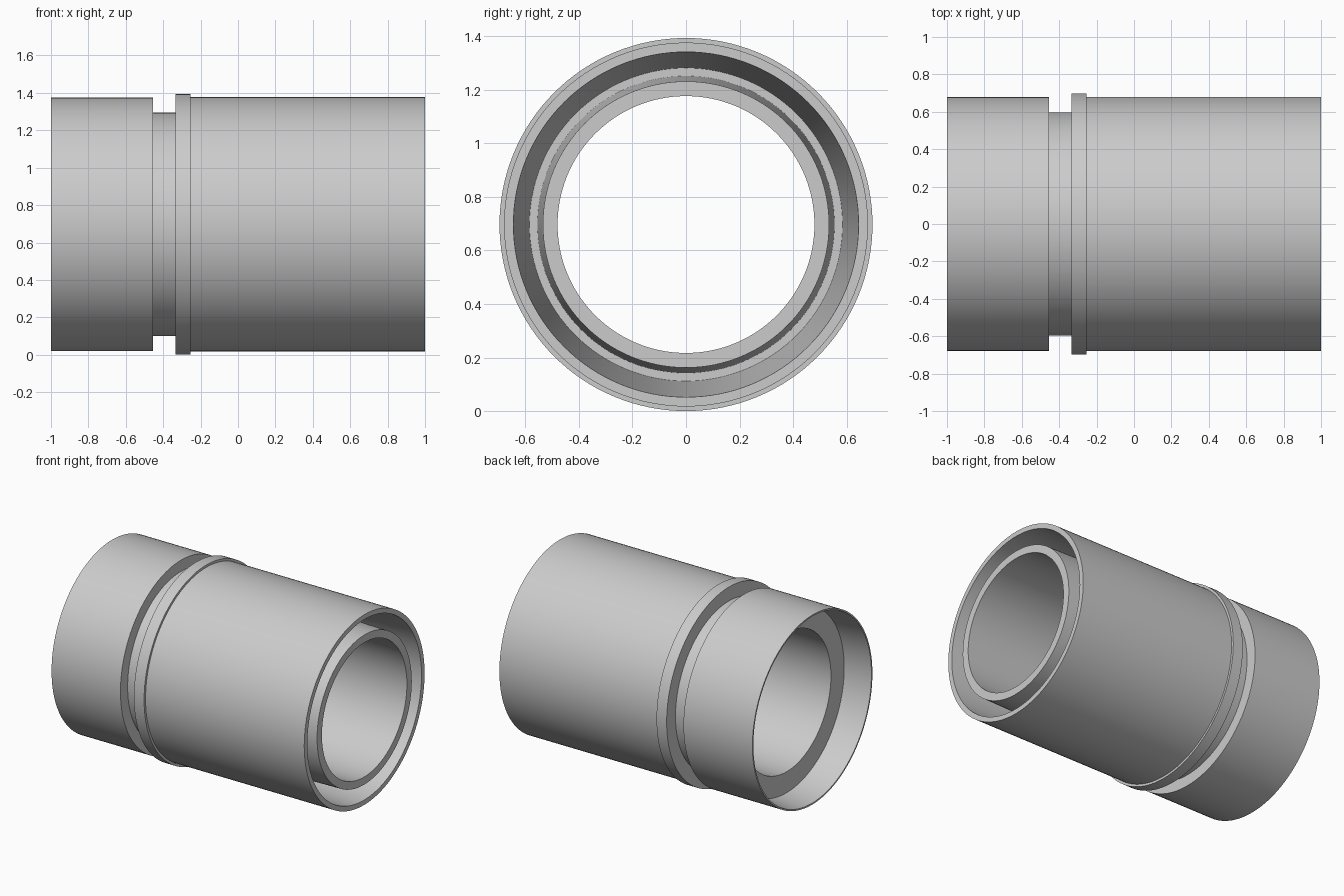
import bpy
import math

SEGMENTS = 128
AXIS_Z = 0.697

cube = bpy.data.objects.get("Cube")
if cube:
    bpy.data.objects.remove(cube, do_unlink=True)

# One plain grey plastic
grey = bpy.data.materials.new("light_grey")
grey.use_nodes = True
colour = (0.6, 0.6, 0.6, 1)
grey.diffuse_color = colour
grey.node_tree.nodes["Principled BSDF"].inputs["Base Color"].default_value = colour


def lathe(name, profile):
    """Turn a closed (x, radius) profile around the x axis."""
    count = len(profile)
    verts, faces = [], []
    for s in range(SEGMENTS):
        a = 2 * math.pi * s / SEGMENTS
        verts += [(x, r * math.cos(a), AXIS_Z + r * math.sin(a)) for x, r in profile]
    for s in range(SEGMENTS):
        near, far = s * count, (s + 1) % SEGMENTS * count
        for i in range(count):
            j = (i + 1) % count
            faces.append((near + i, near + j, far + j, far + i))
    mesh = bpy.data.meshes.new(name)
    mesh.from_pydata(verts, [], faces)
    mesh.materials.append(grey)
    obj = bpy.data.objects.new(name, mesh)
    bpy.context.collection.objects.link(obj)
    bpy.ops.object.select_all(action="DESELECT")
    obj.select_set(True)
    bpy.context.view_layer.objects.active = obj
    bpy.ops.object.mode_set(mode="EDIT")
    bpy.ops.mesh.select_all(action="SELECT")
    bpy.ops.mesh.normals_make_consistent(inside=False)
    bpy.ops.object.mode_set(mode="OBJECT")
    bpy.ops.object.shade_smooth_by_angle(angle=math.radians(30))
    return obj


# Outside: skirt, groove, collar and long barrel
outside = [(-1, 0.678), (-0.455, 0.678), (-0.455, 0.597), (-0.335, 0.597),
           (-0.335, 0.697), (-0.255, 0.697), (-0.255, 0.68), (1, 0.68)]
# Drafted ring-shaped pocket between the barrel and the inner tube
pocket = [(1, 0.645), (-0.2, 0.585), (-0.2, 0.555), (1, 0.535)]
# Bore, then the shallow socket behind the skirt
bore = [(1, 0.48), (-0.8, 0.495), (-0.8, 0.645), (-1, 0.667)]

lathe("sleeve_body", outside + pocket + bore)
